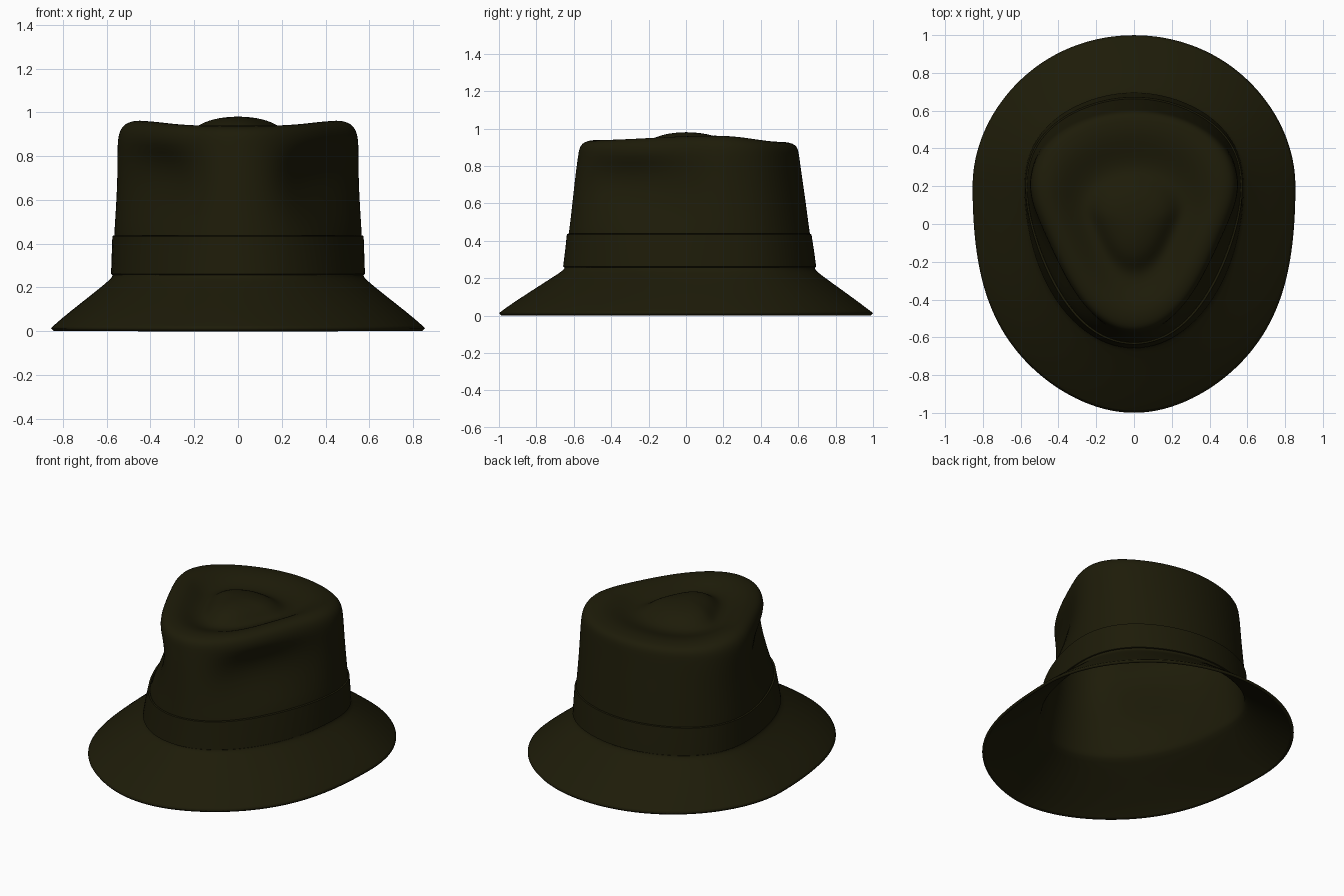
import bpy, bmesh, math

cube = bpy.data.objects.get("Cube")
if cube:
    bpy.data.objects.remove(cube, do_unlink=True)

SEG = 96
felt = bpy.data.materials.new("dark olive felt")
felt.use_nodes = True
olive = (0.0125, 0.0112, 0.0026, 1)
felt.diffuse_color = olive
bsdf = felt.node_tree.nodes["Principled BSDF"]
bsdf.inputs["Base Color"].default_value = olive
bsdf.inputs["Roughness"].default_value = 0.9


def egg_ring(bm, z, width, back, front, taper, dent, corner, scale=1.0, sag=0.0):
    """Egg-shaped ring: tapered and dented in front, fuller at the back corners."""
    ring = []
    mid = 0.2
    for i in range(SEG):
        t = math.tau * i / SEG
        c, s = math.cos(t), math.sin(t)
        x = width * c
        y = mid + (back - mid if s > 0 else mid - front) * s
        diagonal = math.sin(2 * t) ** 2
        if s < 0:
            x *= 1 - taper * s * s / (s * s + 0.15) - dent * diagonal
        else:
            x *= 1 + corner * diagonal
        drop = sag * (1 - c ** 4) * (1.0 if s > 0 else 0.7)
        ring.append(bm.verts.new((x * scale, y * scale, z - drop)))
    return ring


def loft(name, rows, peak=None, thickness=0.018):
    bm = bmesh.new()
    rings = [egg_ring(bm, *row) for row in rows]
    for low, high in zip(rings, rings[1:]):
        for i in range(SEG):
            j = (i + 1) % SEG
            bm.faces.new((low[i], low[j], high[j], high[i]))
    if peak is not None:
        tip = bm.verts.new((0, 0, peak))
        for i in range(SEG):
            bm.faces.new((rings[-1][i], rings[-1][(i + 1) % SEG], tip))
    mesh = bpy.data.meshes.new(name)
    bm.to_mesh(mesh)
    bm.free()
    mesh.materials.append(felt)
    obj = bpy.data.objects.new(name, mesh)
    bpy.context.collection.objects.link(obj)
    if peak is not None:
        smooth = obj.modifiers.new("smooth form", 'SUBSURF')
        smooth.levels = smooth.render_levels = 1
    shell = obj.modifiers.new("felt thickness", 'SOLIDIFY')
    shell.thickness = thickness
    shell.offset = -1
    bpy.ops.object.select_all(action='DESELECT')
    obj.select_set(True)
    bpy.context.view_layer.objects.active = obj
    bpy.ops.object.shade_smooth_by_angle(angle=math.radians(40))


# Brim and crown in one shell: height, half width, back, front, taper, dent, corner
body = [
    (0.014, 0.855, 1.0, -1.0, 0, -0.06, -0.01),
    (0.035, 0.833, 0.973, -0.973, 0, -0.06, -0.01),
    (0.09, 0.768, 0.90, -0.893, 0, -0.06, 0),
    (0.17, 0.665, 0.788, -0.768, 0, -0.04, 0.02),
    (0.238, 0.582, 0.695, -0.662, 0, -0.015, 0.03),
    (0.25, 0.573, 0.689, -0.65, 0, -0.01, 0.03),
    (0.28, 0.571, 0.685, -0.644, 0, 0, 0.03),
    (0.43, 0.567, 0.664, -0.629, 0.05, 0.03, 0.03),
    (0.50, 0.562, 0.654, -0.619, 0.09, 0.07, 0.03),
    (0.60, 0.556, 0.641, -0.608, 0.14, 0.14, 0.03),
    (0.69, 0.552, 0.628, -0.598, 0.18, 0.18, 0.03),
    (0.78, 0.551, 0.615, -0.588, 0.21, 0.13, 0.03),
]
# Rounded rim, dished top and raised centre: height, scale, sag
top = [
    (0.855, 1.0, 0.0), (0.902, 0.99, 0.01), (0.935, 0.962, 0.02),
    (0.954, 0.915, 0.029), (0.963, 0.85, 0.033), (0.962, 0.78, 0.033),
    (0.944, 0.69, 0.026), (0.917, 0.60, 0.016), (0.899, 0.52, 0.006),
    (0.896, 0.46, 0.0), (0.909, 0.405, 0.0), (0.932, 0.35, 0.0),
    (0.954, 0.285, 0.0), (0.969, 0.20, 0.0), (0.978, 0.11, 0.0),
]
body += [(z, 0.551, 0.605, -0.577, 0.22, 0, 0.02, k, sag) for z, k, sag in top]
loft("hat_body", body, peak=0.981)

# Ribbon band around the base of the crown, with softened edges
loft("hat_band", [
    (0.258, 0.575, 0.69, -0.651, 0, 0, 0.03),
    (0.262, 0.580, 0.696, -0.657, 0, 0, 0.03),
    (0.35, 0.577, 0.684, -0.646, 0.02, 0.01, 0.03),
    (0.434, 0.574, 0.671, -0.637, 0.045, 0.025, 0.03),
    (0.438, 0.567, 0.664, -0.630, 0.05, 0.03, 0.03),
], thickness=0.008)
